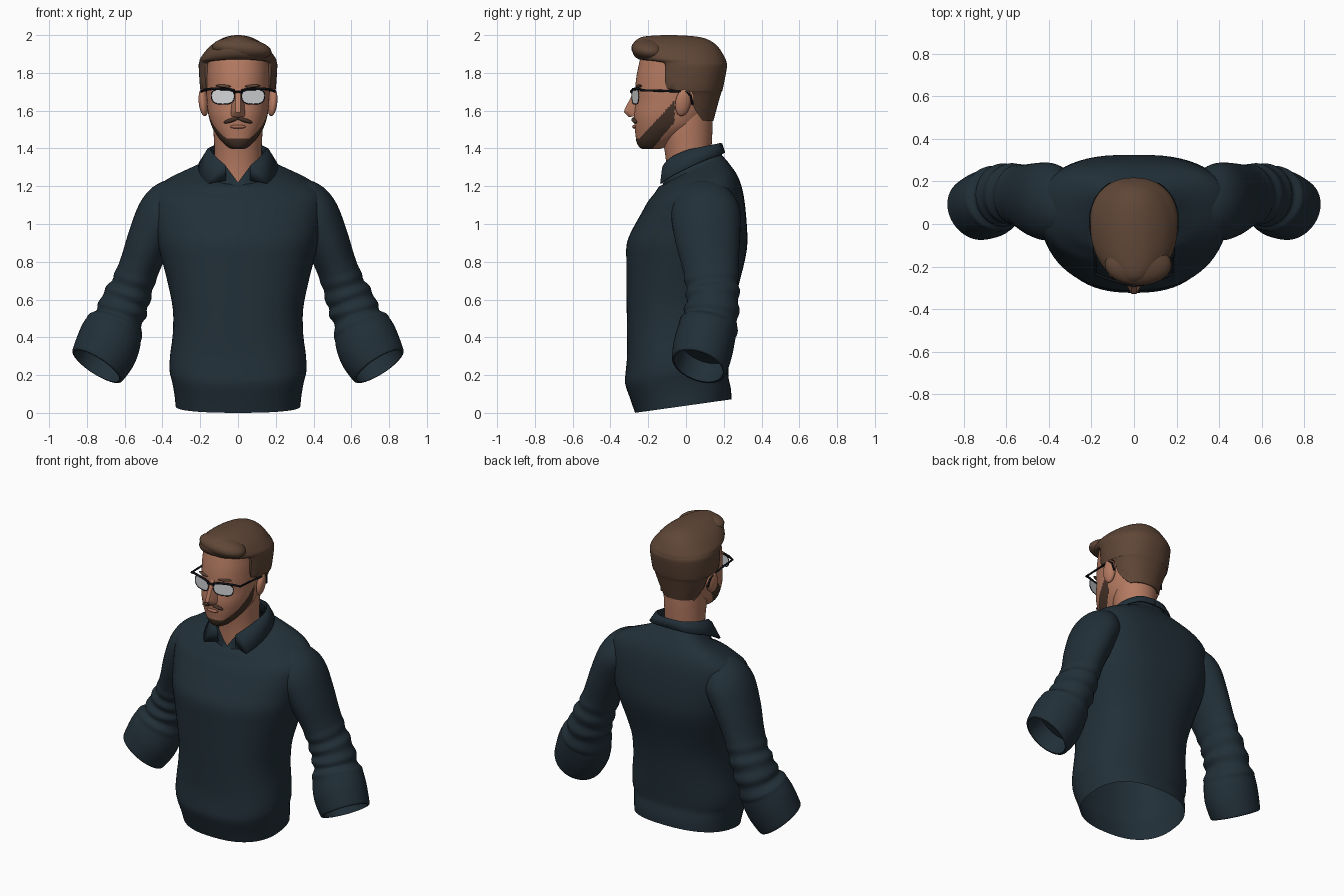
import bpy, bmesh, math
from mathutils import Vector, Matrix, Euler

if "Cube" in bpy.data.objects:
    bpy.data.objects.remove(bpy.data.objects["Cube"])


def material(name, r, g, b):
    m = bpy.data.materials.new(name)
    m.diffuse_color = (r, g, b, 1)
    m.use_nodes = True
    m.node_tree.nodes["Principled BSDF"].inputs["Base Color"].default_value = m.diffuse_color
    return m


CLOTH = material("dark blue cloth", .0155, .029, .04)
SKIN = material("skin", .46, .195, .12)
HAIR = material("brown hair", .115, .062, .038)
BEARD = material("dark beard", .06, .033, .022)
FRAME = material("black frame", .006, .007, .01)
LENS = material("pale lens", .65, .67, .68)
LIP = material("lips", .36, .14, .09)


def add_object(name, bm, mats, mirror=False, solid=0):
    bmesh.ops.recalc_face_normals(bm, faces=bm.faces)
    me = bpy.data.meshes.new(name)
    bm.to_mesh(me)
    bm.free()
    ob = bpy.data.objects.new(name, me)
    bpy.context.collection.objects.link(ob)
    for m in mats:
        me.materials.append(m)
    if solid:
        ob.modifiers.new("thickness", 'SOLIDIFY').thickness = solid
    if mirror:
        ob.modifiers.new("mirror", 'MIRROR')
    return ob


def smooth_rows(rows, k):
    """Catmull-Rom interpolation of a list of equal-length tuples."""
    out = []
    for i in range(len(rows) - 1):
        a, b, c, d = rows[max(i - 1, 0)], rows[i], rows[i + 1], rows[min(i + 2, len(rows) - 1)]
        for j in range(k):
            t = j / k
            out.append(tuple(q + .5 * t * (r - p + t * (2 * p - 5 * q + 4 * r - s + t * (3 * (q - r) + s - p)))
                             for p, q, r, s in zip(a, b, c, d)))
    return out + [tuple(rows[-1])]


def loft(rings, cap_start=False, cap_end=False, closed=True):
    bm = bmesh.new()
    vs = [[bm.verts.new(p) for p in ring] for ring in rings]
    n = len(vs[0])
    for a, b in zip(vs, vs[1:]):
        for i in range(n if closed else n - 1):
            j = (i + 1) % n
            bm.faces.new((a[i], a[j], b[j], b[i]))
    if cap_start:
        bm.faces.new(vs[0])
    if cap_end:
        bm.faces.new(vs[-1])
    return bm


def oval(z, hw, yf, yb, tilt=0, p=2.3, n=64, pb=None):
    """Superellipse ring; pb is a separate squareness for the back half."""
    pts = []
    for i in range(n):
        a = 2 * math.pi * i / n
        c, s = math.cos(a), math.sin(a)
        e = 2 / (pb if pb and s > 0 else p)
        x = math.copysign(abs(c) ** e, c) * hw
        dy = math.copysign(abs(s) ** e, s) * (yb - yf) / 2
        pts.append(Vector((x, (yf + yb) / 2 + dy, z + tilt * dy)))
    return pts


def ellipsoid(name, loc, rad, mat, rot=(0, 0, 0), mirror=False):
    bm = bmesh.new()
    bmesh.ops.create_uvsphere(bm, u_segments=24, v_segments=14, radius=1)
    bm.transform(Matrix.LocRotScale(Vector(loc), Euler(rot), Vector(rad)))
    return add_object(name, bm, [mat], mirror)


def tube(name, pts, r, mat, mirror=False, cyclic=False):
    pts = [Vector(p) for p in pts]
    rings = []
    for i, p in enumerate(pts):
        if cyclic:
            t = pts[(i + 1) % len(pts)] - pts[i - 1]
        else:
            t = pts[min(i + 1, len(pts) - 1)] - pts[max(i - 1, 0)]
        q = t.to_track_quat('Z', 'Y')
        rings.append([p + q @ Vector((r * math.cos(a * math.pi / 4), r * math.sin(a * math.pi / 4), 0))
                      for a in range(8)])
    if cyclic:
        rings.append(rings[0])
    return add_object(name, loft(rings, not cyclic, not cyclic), [mat], mirror)


# Sweater body: z, half width, front y, back y, tilt
body = [(.036, .33, -.27, .24, .14), (.10, .337, -.295, .238, .1), (.17, .35, -.322, .225, .06),
        (.22, .362, -.32, .225, .03), (.3, .36, -.312, .23, 0), (.42, .345, -.312, .24, 0),
        (.55, .345, -.314, .255, 0), (.68, .37, -.315, .28, 0), (.8, .40, -.316, .31, 0),
        (.9, .425, -.313, .325, 0), (1.0, .44, -.28, .32, .07), (1.1, .45, -.235, .307, .15),
        (1.17, .44, -.2, .288, .2), (1.215, .385, -.168, .265, .25), (1.255, .295, -.142, .235, .3),
        (1.287, .18, -.122, .19, .5)]
rings = []
for r in smooth_rows(body, 3):
    k = max(0, min(1, (r[0] - .6) / .4))
    rings.append(oval(*r, p=2.4 - .3 * k, pb=2.4 + .5 * k))
neckline = oval(1.3, .14, -.115, .175)
for v in neckline:  # V shaped opening at the front
    rim = 1.31 + .35 * (v.y + .11)
    v.z = min(1.22 + 1.35 * abs(v.x), rim) if v.y < 0 else rim
rings.append(neckline)
add_object("sweater_body", loft(rings), [CLOTH])

# Sleeves: x, y, z, radius across, radius in depth
arm = [(.30, .10, 1.14, .10, .13), (.352, .10, 1.112, .125, .165), (.405, .105, 1.05, .13, .183),
       (.465, .115, .92, .12, .172), (.52, .13, .78, .108, .15), (.565, .14, .66, .114, .14),
       (.60, .14, .58, .128, .14), (.63, .13, .5, .13, .146), (.66, .112, .43, .16, .155),
       (.695, .09, .345, .17, .16), (.74, .07, .26, .158, .152), (.748, .066, .248, .148, .143)]
path = smooth_rows(arm, 8)
rings = []
for i, (x, y, z, ra, rb) in enumerate(path):
    a, b = path[max(i - 1, 0)], path[min(i + 1, len(path) - 1)]
    t = (Vector(b[:3]) - Vector(a[:3])).normalized()
    bend = max(0, min(1, (.5 - z) / .2))  # the cuff turns outward and forward
    t = t.lerp(Vector((.52, -.3, -.8)), bend).normalized()
    u = Vector((-t.z, 0, t.x)).normalized()
    w = t.cross(u)
    ring = []
    for j in range(40):
        g = 2 * math.pi * j / 40
        f = 1
        if .43 < z < .76:  # folds of the pushed-up sleeve
            f += .045 * math.sin(z * 72 + .9 * math.sin(g + 1)) * min(1, (.76 - z) / .08, (z - .43) / .03)
        ring.append(Vector((x, y, z)) + (u * ra * math.cos(g) + w * rb * math.sin(g)) * f)
    rings.append(ring)
end = Vector(path[-1][:3])
rim = [end + (p - end) * .95 for p in rings[-1]]
inner = [p - t * .12 for p in rim]
add_object("sleeves", loft(rings + [rim, inner], False, True), [CLOTH], True)

# Shirt collar: top edge and turned-down edge from front to back
top = [(.065, -.122, 1.31), (.11, -.085, 1.35), (.145, 0, 1.39), (.14, .09, 1.41), (.09, .165, 1.425), (0, .185, 1.43)]
low = [(.155, -.137, 1.215), (.192, -.088, 1.25), (.212, 0, 1.295), (.195, .1, 1.34), (.12, .19, 1.37), (0, .208, 1.378)]
top, low = smooth_rows(top, 4), smooth_rows(low, 4)
stand = [(x * .97, y * .95, z - .08) for x, y, z in top]
fold = [((a[0] * .7 + b[0] * .3), a[1] * .7 + b[1] * .3, a[2] * .8 + b[2] * .2 + .006) for a, b in zip(top, low)]
bm = loft([stand, top, fold, low], closed=False)
bm.verts.ensure_lookup_table()
bm.faces.new([bm.verts[i * len(top)] for i in range(4)])
add_object("collar", bm, [CLOTH], True, .008)

# Neck
neck = [(1.15, .13, -.1, .12), (1.3, .125, -.103, .13), (1.4, .125, -.115, .135), (1.5, .13, -.13, .14), (1.6, .13, -.1, .14)]
add_object("neck", loft([oval(*r, p=2) for r in smooth_rows(neck, 3)]), [SKIN])

# Head, with the jaw beard coloured by region
head = [(1.397, .03, -.23, -.14), (1.408, .055, -.248, -.11), (1.435, .085, -.262, -.06), (1.47, .112, -.267, 0),
        (1.52, .14, -.273, .08), (1.58, .157, -.276, .12), (1.65, .165, -.268, .15), (1.73, .168, -.268, .17),
        (1.82, .168, -.255, .17), (1.90, .16, -.23, .16), (1.95, .11, -.17, .1)]
bm = loft([oval(*r, p=2.2, n=160) for r in smooth_rows(head, 12)], True, True)
for f in bm.faces:
    c = f.calc_center_median()
    if c.y < -.06 and 1.42 + 1.2 * (c.y + .16) < c.z < max(1.455, 1.615 + 1.07 * (c.y + .095)):
        f.material_index = 1
add_object("head", bm, [SKIN, BEARD])

# Hair: z, half width, front y, back y, front cut-off y
hair = [(1.545, .125, -.1, .145, .09), (1.62, .16, -.14, .165, .04), (1.70, .19, -.18, .188, .03),
        (1.715, .2, -.19, .195, -.1), (1.83, .208, -.2, .217, -.11), (1.857, .205, -.22, .214, -.13),
        (1.872, .202, -.255, .21, -.25), (1.90, .184, -.28, .195, -.3), (1.94, .15, -.283, .168, -.3),
        (1.975, .1, -.262, .12, -.3), (1.993, .055, -.22, .05, -.3), (2.0, .012, -.12, -.06, -.3)]
rings = []
for z, hw, yf, yb, cut in smooth_rows(hair, 3):
    ring = oval(z, hw, yf, yb, p=2.2)
    for v in ring:
        v.y = max(v.y, cut)
        v.z = min(v.z, 2)
    rings.append(ring)
add_object("hair", loft(rings, True, True), [HAIR])
ellipsoid("hair_quiff", (.02, -.19, 1.925), (.158, .1, .06), HAIR, (-.1, .1, 0))

# Ears, brows, moustache, lips
ellipsoid("ears", (.182, -.015, 1.645), (.025, .042, .075), SKIN, (-.15, .12, .25), True)
ellipsoid("eyebrows", (.075, -.25, 1.73), (.046, .012, .008), HAIR, (0, -.05, .25), True)
ellipsoid("moustache", (.036, -.272, 1.549), (.042, .016, .011), BEARD, (0, .3, .15), True)
ellipsoid("lips", (0, -.268, 1.515), (.042, .017, .011), LIP)

# Nose
bm = bmesh.new()
for p in [(.012, -.262, 1.73), (.014, -.272, 1.68), (.013, -.326, 1.605), (.012, -.328, 1.59), (.036, -.285, 1.59),
          (.034, -.28, 1.57), (.01, -.3, 1.565), (.03, -.25, 1.68), (.04, -.25, 1.58)]:
    for s in (1, -1):
        bm.verts.new((p[0] * s, p[1], p[2]))
bmesh.ops.convex_hull(bm, input=bm.verts)
add_object("nose", bm, [SKIN])

# Glasses
outline = []
for v in oval(0, 1, -1, 1, p=2.8, n=32):
    x = .08 + .061 * v.x * (1 + .06 * v.y)
    outline.append(Vector((x, -.292 + .3 * x, 1.674 + .04 * v.y)))
bm = bmesh.new()
bm.faces.new([bm.verts.new(p) for p in outline])
add_object("lenses", bm, [LENS], True)
tube("lens_rims", outline, .0025, FRAME, True, True)
tube("brow_bars", [(.018, -.287, 1.705), (.05, -.28, 1.714), (.135, -.253, 1.716), (.178, -.235, 1.71)], .007, FRAME, True)
tube("bridge", [(-.024, -.286, 1.695), (0, -.292, 1.702), (.024, -.286, 1.695)], .006, FRAME)
tube("temples", [(.178, -.24, 1.708), (.187, -.1, 1.704), (.197, .0, 1.70), (.195, .025, 1.68), (.185, .035, 1.63)],
     .006, FRAME, True)

# Smooth shading with crisp creases
bpy.ops.object.select_all(action='SELECT')
bpy.context.view_layer.objects.active = bpy.data.objects["head"]
bpy.ops.object.shade_smooth_by_angle(angle=math.radians(45))
